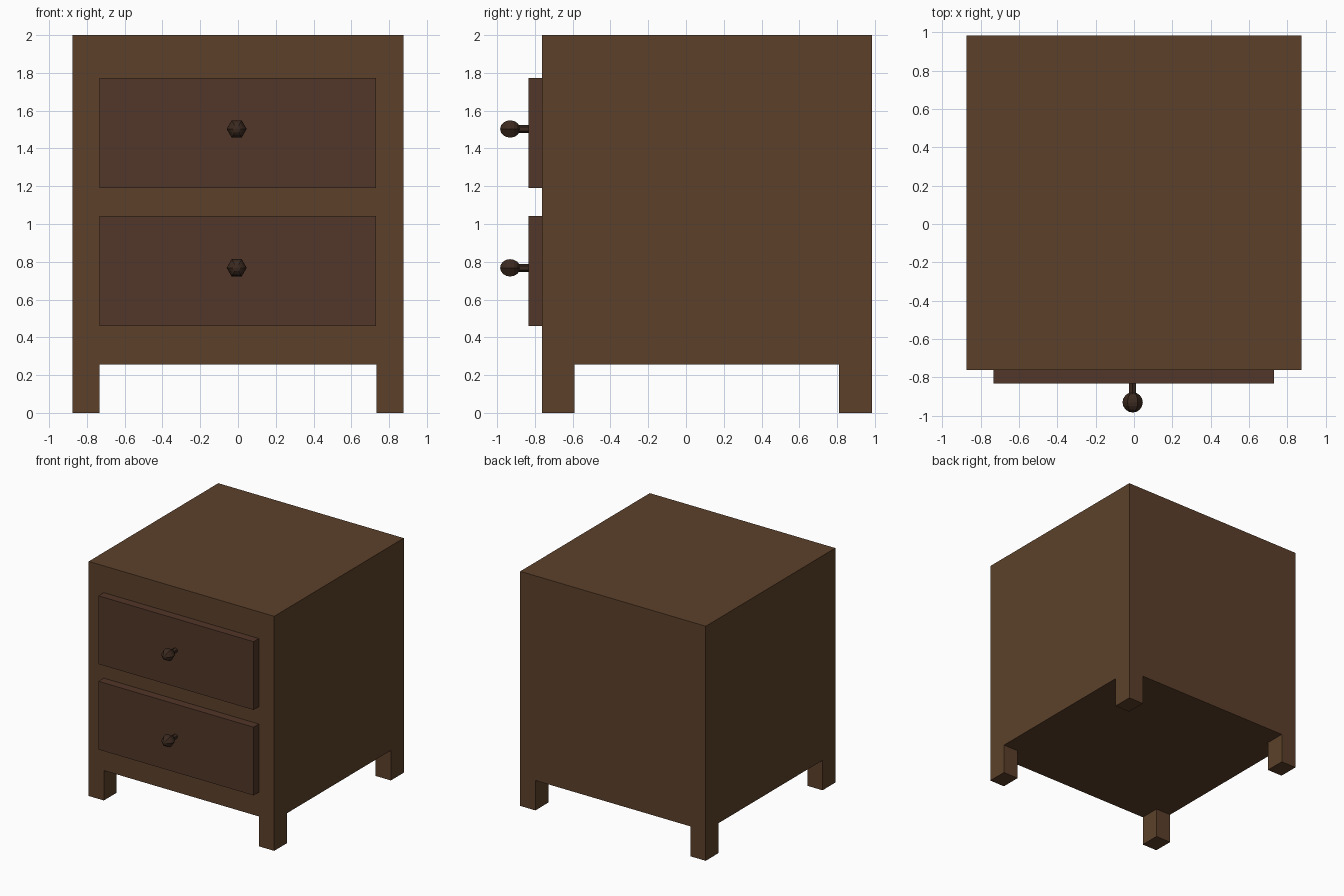
import bpy, bmesh, math
from mathutils import Matrix, Vector

if "Cube" in bpy.data.objects:
    bpy.data.objects.remove(bpy.data.objects["Cube"])


def material(name, color):
    mat = bpy.data.materials.new(name)
    mat.diffuse_color = (*color, 1)
    mat.use_nodes = True
    mat.node_tree.nodes["Principled BSDF"].inputs["Base Color"].default_value = mat.diffuse_color
    return mat


body_wood = material("body wood", (0.107, 0.051, 0.023))
drawer_wood = material("drawer wood", (0.084, 0.037, 0.021))
knob_wood = material("knob wood", (0.045, 0.023, 0.014))


def add_object(name, bm, mat):
    bmesh.ops.recalc_face_normals(bm, faces=bm.faces)
    mesh = bpy.data.meshes.new(name)
    bm.to_mesh(mesh)
    bm.free()
    mesh.materials.append(mat)
    obj = bpy.data.objects.new(name, mesh)
    bpy.context.collection.objects.link(obj)
    return obj


def add_box(bm, lo, hi):
    lo, hi = Vector(lo), Vector(hi)
    m = Matrix.Translation((lo + hi) / 2) @ Matrix.Diagonal((*(hi - lo), 1))
    bmesh.ops.create_cube(bm, size=1, matrix=m)


X, FRONT, BACK = 0.875, -0.762, 0.984
BASE, TOP = 0.255, 2.0
LEG_X, LEG_FRONT, LEG_BACK = 0.732, -0.59, 0.81
DRAWER_FRONT = -0.833

# Cabinet body with four legs extruded from the corners of its underside
bm = bmesh.new()
add_box(bm, (-X, FRONT, BASE), (X, BACK, TOP))
for co, no in (((-LEG_X, 0, 0), (1, 0, 0)), ((LEG_X, 0, 0), (1, 0, 0)),
               ((0, LEG_FRONT, 0), (0, 1, 0)), ((0, LEG_BACK, 0), (0, 1, 0))):
    bmesh.ops.bisect_plane(bm, geom=bm.verts[:] + bm.edges[:] + bm.faces[:],
                           plane_co=co, plane_no=no)
bm.normal_update()
corners = []
for f in bm.faces:
    c = f.calc_center_median()
    if f.normal.z < -0.9 and abs(c.x) > LEG_X and not LEG_FRONT < c.y < LEG_BACK:
        corners.append(f)
for f in corners:
    feet = bmesh.ops.extrude_discrete_faces(bm, faces=[f])["faces"]
    bmesh.ops.translate(bm, verts=feet[0].verts, vec=(0, 0, -BASE))
bmesh.ops.recalc_face_normals(bm, faces=bm.faces)
bmesh.ops.dissolve_limit(bm, angle_limit=math.radians(1),
                         verts=bm.verts, edges=bm.edges)
add_object("cabinet_body", bm, body_wood)

# Drawer fronts, each with a six-sided knob on a short stem
for name, z0, z1, knob_z in (("upper", 1.19, 1.772, 1.503),
                             ("lower", 0.461, 1.043, 0.768)):
    bm = bmesh.new()
    add_box(bm, (-0.733, DRAWER_FRONT, z0), (0.73, FRONT, z1))
    add_object(name + "_drawer_front", bm, drawer_wood)

    bm = bmesh.new()
    turn = Matrix.Rotation(math.pi / 2, 4, 'X')
    bmesh.ops.create_uvsphere(
        bm, u_segments=6, v_segments=8, radius=0.053,
        matrix=Matrix.Translation((-0.007, -0.931, knob_z)) @ turn
        @ Matrix.Rotation(math.pi / 6, 4, 'Z'))
    bmesh.ops.create_cone(
        bm, cap_ends=True, segments=6, radius1=0.021, radius2=0.021, depth=0.08,
        matrix=Matrix.Translation((-0.007, -0.865, knob_z)) @ turn)
    add_object(name + "_knob", bm, knob_wood)
